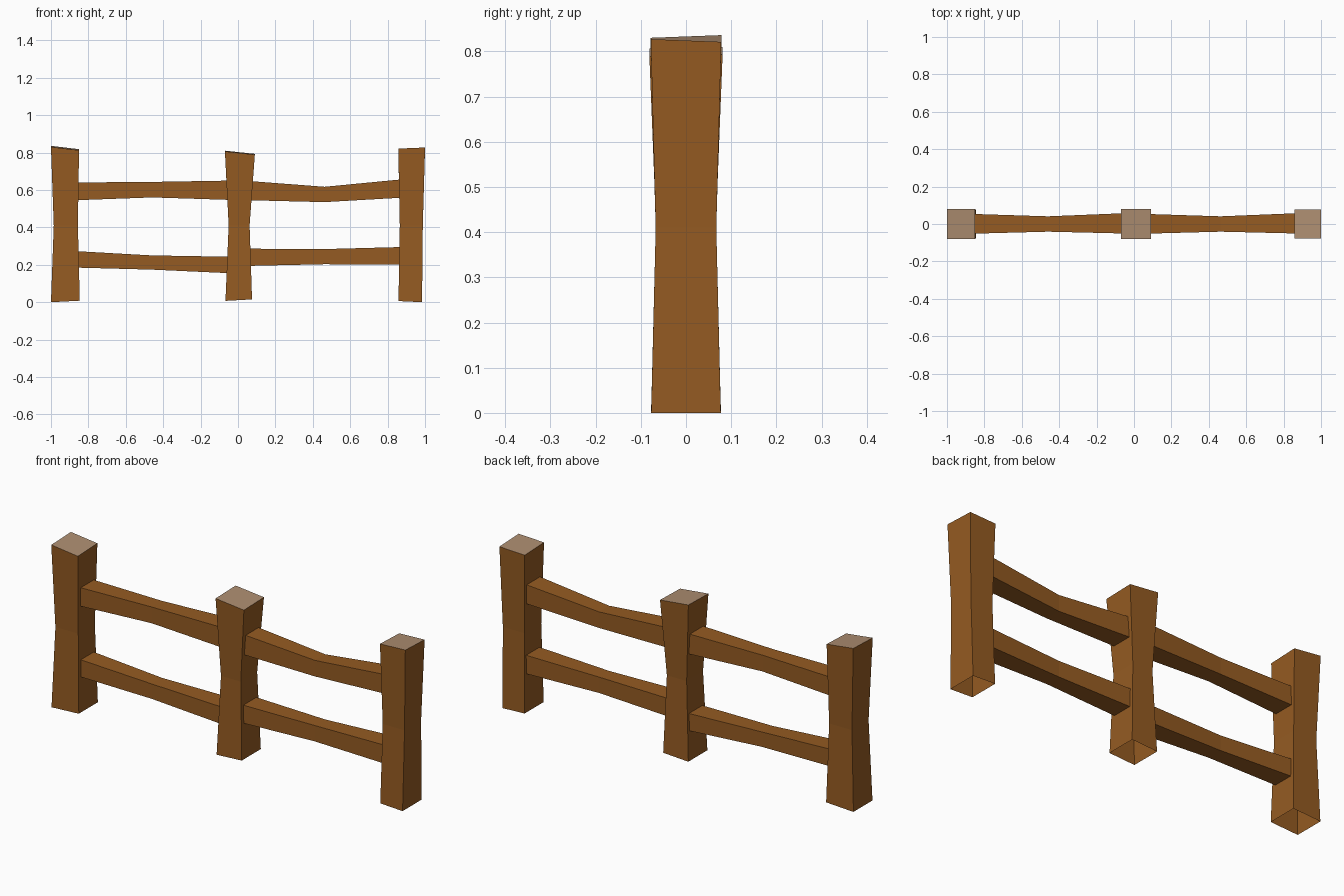
import bpy, bmesh

if "Cube" in bpy.data.objects:
    bpy.data.objects.remove(bpy.data.objects["Cube"])


def material(name, rgb):
    m = bpy.data.materials.new(name)
    m.diffuse_color = (*rgb, 1.0)
    m.use_nodes = True
    m.node_tree.nodes["Principled BSDF"].inputs["Base Color"].default_value = m.diffuse_color
    return m


WOOD = material("brown_wood", (0.30, 0.105, 0.016))
CUT = material("pale_cut_wood", (0.42, 0.27, 0.165))


def loft(name, rings, cap_top=False):
    """Join four-corner rings with quads; optionally close the last ring."""
    bm = bmesh.new()
    loops = [[bm.verts.new(p) for p in ring] for ring in rings]
    for a, b in zip(loops, loops[1:]):
        for i in range(4):
            j = (i + 1) % 4
            bm.faces.new((a[i], a[j], b[j], b[i]))
    if cap_top:
        bm.faces.new(loops[-1]).material_index = 1
    me = bpy.data.meshes.new(name)
    bm.to_mesh(me)
    bm.free()
    me.materials.append(WOOD)
    me.materials.append(CUT)
    ob = bpy.data.objects.new(name, me)
    bpy.context.collection.objects.link(ob)


def post(name, levels, tilt_y):
    """Levels: (x left, x right, half depth, z left, z right). Open underneath."""
    rings = []
    for k, (x0, x1, h, z0, z1) in enumerate(levels):
        t = tilt_y if k == 2 else 0
        rings.append([(x0, -h, z0 - t), (x1, -h, z1 - t),
                      (x1, h, z1 + t), (x0, h, z0 + t)])
    loft(name, rings, cap_top=True)


def rail(name, stations):
    """Stations: (x, y front, y back, z bottom, z top). Ends sit inside posts."""
    loft(name, [[(x, y0, z0), (x, y1, z0), (x, y1, z1), (x, y0, z1)]
                for x, y0, y1, z0, z1 in stations])


# Posts, pinched at the waist
post("left_post", [(-1.0, -0.846, 0.077, 0.0, 0.008),
                   (-0.985, -0.856, 0.067, 0.41, 0.41),
                   (-1.0, -0.85, 0.079, 0.833, 0.815)], 0.003)
post("middle_post", [(-0.067, 0.075, 0.077, 0.007, 0.015),
                     (-0.05, 0.062, 0.066, 0.41, 0.41),
                     (-0.07, 0.09, 0.081, 0.808, 0.791)], 0.002)
post("right_post", [(0.858, 0.984, 0.077, 0.006, 0.0),
                    (0.865, 0.988, 0.067, 0.41, 0.41),
                    (0.857, 1.0, 0.078, 0.818, 0.824)], -0.003)

# Rails: (bottom, top) heights at the left end, middle and right end
LEFT_X, RIGHT_X = (-0.87, -0.46, -0.045), (0.055, 0.463, 0.88)
FRONT, BACK = (-0.052, -0.041, -0.051), (0.054, 0.041, 0.058)
for name, xs, zs in (
        ("upper_left_rail", LEFT_X, ((0.545, 0.64), (0.56, 0.643), (0.547, 0.65))),
        ("lower_left_rail", LEFT_X, ((0.185, 0.273), (0.174, 0.25), (0.155, 0.243))),
        ("upper_right_rail", RIGHT_X, ((0.545, 0.648), (0.535, 0.617), (0.559, 0.657))),
        ("lower_right_rail", RIGHT_X, ((0.194, 0.286), (0.203, 0.284), (0.2, 0.295)))):
    rail(name, [(x, f, b, z0, z1)
                for x, f, b, (z0, z1) in zip(xs, FRONT, BACK, zs)])
